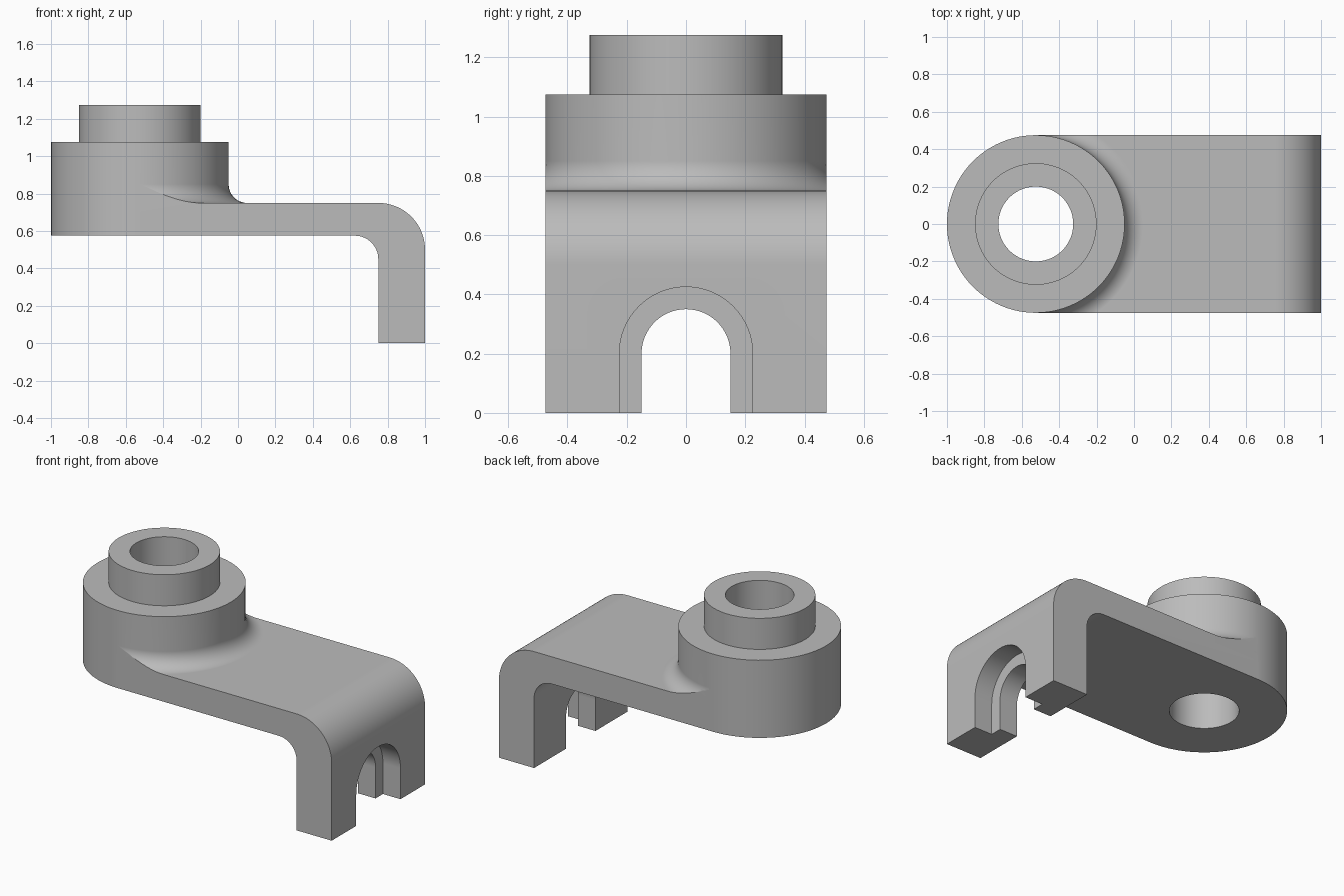
import bpy, bmesh
from math import pi, sin, cos, radians

if "Cube" in bpy.data.objects:
    bpy.data.objects.remove(bpy.data.objects["Cube"])

HALF = 0.475          # half width of the plate, and boss radius
BOSS_X = -0.525       # axis of the boss
SEGS = 96

grey = bpy.data.materials.new("plain grey")
grey.use_nodes = True
grey.diffuse_color = (0.5, 0.5, 0.5, 1)
grey.node_tree.nodes["Principled BSDF"].inputs["Base Color"].default_value = (0.5, 0.5, 0.5, 1)


def arc(cx, cy, r, start, end, n=16):
    """Points on an arc, angles in degrees."""
    angles = [radians(start + (end - start) * i / n) for i in range(n + 1)]
    return [(cx + r * cos(a), cy + r * sin(a)) for a in angles]


def make(name, bm):
    bmesh.ops.recalc_face_normals(bm, faces=bm.faces)
    mesh = bpy.data.meshes.new(name)
    bm.to_mesh(mesh)
    bm.free()
    mesh.materials.append(grey)
    ob = bpy.data.objects.new(name, mesh)
    bpy.context.collection.objects.link(ob)
    return ob


def prism(name, points, place, sweep):
    """Extrude a closed 2D profile; place maps (u, v) to 3D."""
    bm = bmesh.new()
    face = bm.faces.new([bm.verts.new(place(u, v)) for u, v in points])
    out = bmesh.ops.extrude_face_region(bm, geom=[face])
    bmesh.ops.translate(bm, vec=sweep, verts=[v for v in out["geom"] if isinstance(v, bmesh.types.BMVert)])
    return make(name, bm)


def ring(name, profile):
    """Revolve a closed (radius, z) profile around the boss axis."""
    bm = bmesh.new()
    loops = []
    for i in range(SEGS):
        a = 2 * pi * i / SEGS
        loops.append([bm.verts.new((BOSS_X + r * cos(a), r * sin(a), z)) for r, z in profile])
    n = len(profile)
    for i in range(SEGS):
        p, q = loops[i], loops[(i + 1) % SEGS]
        for k in range(n):
            m = (k + 1) % n
            bm.faces.new((p[k], q[k], q[m], p[m]))
    return make(name, bm)


def disc(name, radius, z0, z1):
    return prism(name, arc(BOSS_X, 0, radius, 0, 360, SEGS)[:-1],
                 lambda u, v: (u, v, z0), (0, 0, z1 - z0))


def combine(ob, other, operation):
    mod = ob.modifiers.new(operation, "BOOLEAN")
    mod.operation, mod.object, mod.solver = operation, other, "EXACT"
    bpy.context.view_layer.objects.active = ob
    bpy.ops.object.modifier_apply(modifier=mod.name)
    bpy.data.objects.remove(other)


def slot(name, half, x0, x1):
    """Arch-topped cutter, open at the foot of the leg."""
    points = [(half, -0.1)] + arc(0, 0.2, half, 0, 180, 32) + [(-half, -0.1)]
    return prism(name, points, lambda u, v: (x0, u, v), (x1 - x0, 0, 0))


# Bent plate and leg
side = ([(BOSS_X, 0.575)] + arc(0.625, 0.45, 0.125, 90, 0) + [(0.75, 0), (1, 0)]
        + arc(0.75, 0.5, 0.25, 0, 90, 24) + [(BOSS_X, 0.75)])
bracket = prism("bracket", side, lambda u, v: (u, -HALF, v), (0, 2 * HALF, 0))

# Stepped slot in the leg
combine(bracket, slot("slot", 0.15, 0.6, 1.1), "DIFFERENCE")
combine(bracket, slot("slot_recess", 0.225, 0.875, 1.1), "DIFFERENCE")

# Fillet where the boss meets the plate, trimmed to the plate width
fillet = ring("fillet", [(0.4, 0.7), (0.575, 0.7)] + arc(0.575, 0.85, 0.1, 270, 180, 12) + [(0.4, 0.85)])
box = [(BOSS_X, -HALF), (0.3, -HALF), (0.3, HALF), (BOSS_X, HALF)]
combine(fillet, prism("trim", box, lambda u, v: (u, v, 0.6), (0, 0, 0.4)), "INTERSECT")

# Boss, collar and bore
combine(bracket, disc("boss", HALF, 0.575, 1.075), "UNION")
combine(bracket, fillet, "UNION")
combine(bracket, disc("collar", 0.325, 1.0, 1.275), "UNION")
combine(bracket, disc("bore", 0.2, 0.4, 1.4), "DIFFERENCE")

# Smooth curved faces, crisp edges
bpy.ops.object.select_all(action="DESELECT")
bracket.select_set(True)
bpy.context.view_layer.objects.active = bracket
bpy.ops.object.shade_smooth_by_angle(angle=radians(25))
bracket.modifiers.new("even shading", "WEIGHTED_NORMAL").keep_sharp = True
